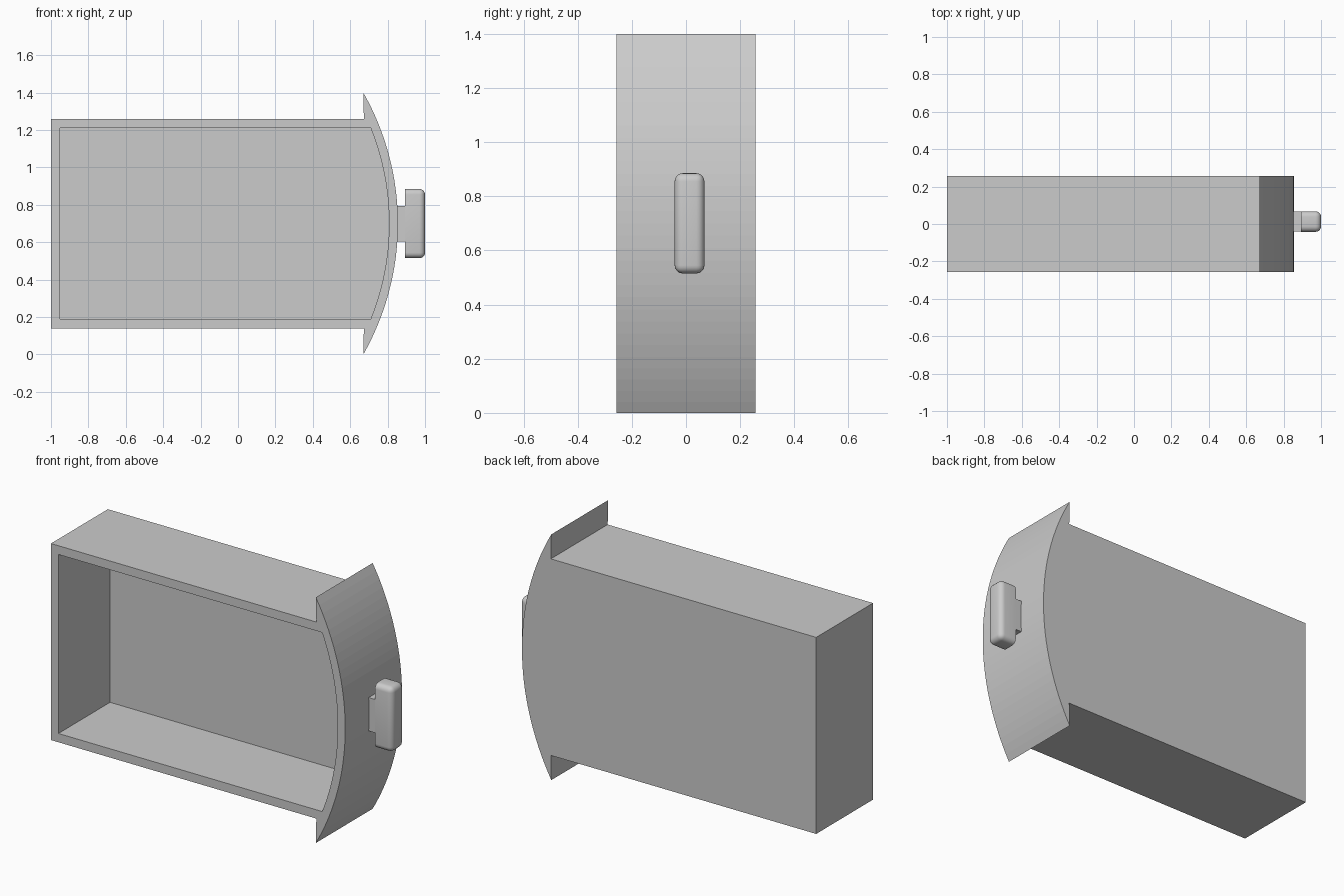
import bpy, bmesh, math

if "Cube" in bpy.data.objects:
    bpy.data.objects.remove(bpy.data.objects["Cube"])

CX, CZ, R = -0.562, 0.70, 1.417   # centre and radius of the curved front
WALL = 0.047


def arc(radius, half_height, steps=32):
    """Points (x, z) along the bowed face, bottom to top."""
    a = math.asin(half_height / radius)
    return [(CX + radius * math.cos(t), CZ + radius * math.sin(t))
            for t in (-a + 2 * a * i / steps for i in range(steps + 1))]


def extrude_profile(name, pts, y0, y1):
    bm = bmesh.new()
    face = bm.faces.new([bm.verts.new((x, y0, z)) for x, z in pts])
    res = bmesh.ops.extrude_face_region(bm, geom=[face])
    for v in res["geom"]:
        if isinstance(v, bmesh.types.BMVert):
            v.co.y = y1
    bmesh.ops.recalc_face_normals(bm, faces=bm.faces)
    return finish(name, bm)


def finish(name, bm):
    me = bpy.data.meshes.new(name)
    bm.to_mesh(me)
    bm.free()
    ob = bpy.data.objects.new(name, me)
    bpy.context.collection.objects.link(ob)
    return ob


def block(name, lo, hi, radius, sharp_x):
    """Box with rounded edges, keeping the edges of the face at sharp_x crisp."""
    bm = bmesh.new()
    bmesh.ops.create_cube(bm, size=1)
    for v in bm.verts:
        v.co = [lo[i] + (v.co[i] + 0.5) * (hi[i] - lo[i]) for i in range(3)]
    edges = [e for e in bm.edges
             if not all(abs(v.co.x - sharp_x) < 1e-5 for v in e.verts)]
    bmesh.ops.bevel(bm, geom=edges, offset=radius, segments=5,
                    profile=0.5, affect='EDGES')
    ob = finish(name, bm)
    bpy.ops.object.select_all(action='DESELECT')
    ob.select_set(True)
    bpy.context.view_layer.objects.active = ob
    bpy.ops.object.shade_smooth_by_angle(angle=math.radians(35))
    return ob


# Drawer body: box with a wider bowed front panel
outline = [(-1, 1.26), (-1, 0.14), (0.673, 0.14)] + arc(R, 0.70) + [(0.673, 1.26)]
body = extrude_profile("drawer_body", outline, -0.256, 0.256)

# Hollow, open towards -y
inner = [(-1 + WALL, 1.21), (-1 + WALL, 0.19)] + arc(R - WALL, 0.51)
cutter = extrude_profile("hollow_cutter", inner, -0.4, 0.256 - WALL)
cutter.hide_render = True
cutter.hide_set(True)
mod = body.modifiers.new("hollow", 'BOOLEAN')
mod.operation = 'DIFFERENCE'
mod.solver = 'EXACT'
mod.object = cutter

# Handle: rounded grip on a short stem
block("handle_grip", (0.893, -0.042, 0.515), (1.0, 0.068, 0.885), 0.03, 0.893)
extrude_profile("handle_stem", [(0.83, 0.605), (0.90, 0.605), (0.90, 0.795), (0.83, 0.795)],
                -0.04, 0.066)
